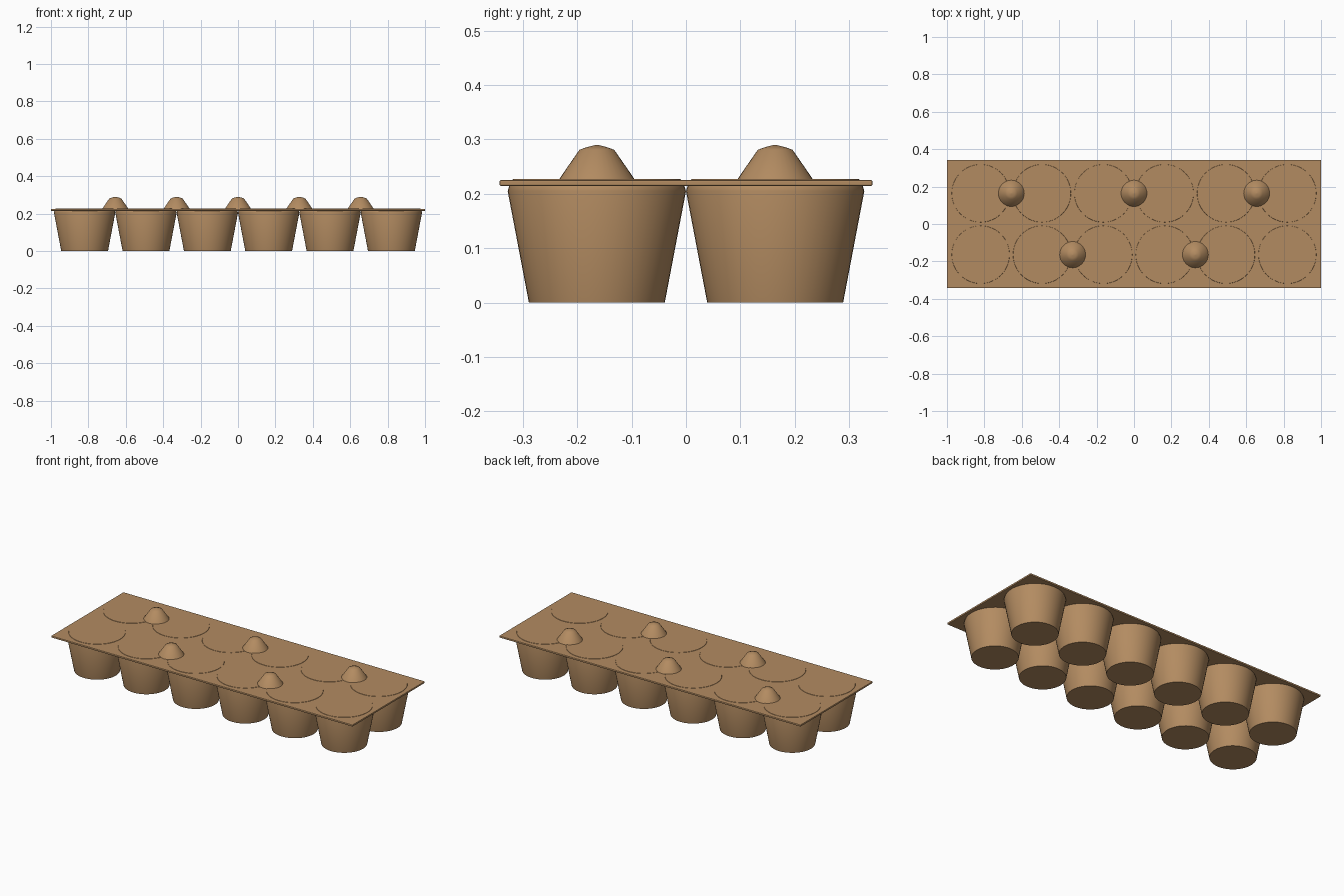
import bpy, bmesh, math

cube = bpy.data.objects.get("Cube")
if cube:
    bpy.data.objects.remove(cube, do_unlink=True)

PITCH = 0.328                       # cup spacing along both axes
ROW_Y = PITCH / 2

pulp = bpy.data.materials.new("moulded_pulp")
pulp.use_nodes = True
COLOR = (0.45, 0.26, 0.12, 1)
pulp.diffuse_color = COLOR
bsdf = pulp.node_tree.nodes["Principled BSDF"]
bsdf.inputs["Base Color"].default_value = COLOR
bsdf.inputs["Roughness"].default_value = 0.9


def add_object(name, mesh, location=(0, 0, 0)):
    obj = bpy.data.objects.new(name, mesh)
    obj.location = location
    bpy.context.collection.objects.link(obj)
    return obj


def smooth(obj, degrees):
    bpy.ops.object.select_all(action='DESELECT')
    obj.select_set(True)
    bpy.context.view_layer.objects.active = obj
    bpy.ops.object.shade_smooth_by_angle(angle=math.radians(degrees))


def lathe(name, profile, sides):
    """Closed solid of revolution from (radius, height) pairs, bottom to top."""
    bm = bmesh.new()
    rings = []
    for r, z in profile:
        rings.append([bm.verts.new((r * math.cos(math.tau * i / sides),
                                    r * math.sin(math.tau * i / sides), z))
                      for i in range(sides)])
    for low, high in zip(rings, rings[1:]):
        for i in range(sides):
            j = (i + 1) % sides
            bm.faces.new((low[i], low[j], high[j], high[i]))
    bm.faces.new(rings[0][::-1])
    bm.faces.new(rings[-1])
    mesh = bpy.data.meshes.new(name)
    bm.to_mesh(mesh)
    bm.free()
    mesh.materials.append(pulp)
    return mesh


# Thin top sheet with softened edges
bm = bmesh.new()
bmesh.ops.create_cube(bm, size=1)
bmesh.ops.scale(bm, vec=(2, 0.686, 0.011), verts=bm.verts)
sheet = bpy.data.meshes.new("top_sheet")
bm.to_mesh(sheet)
bm.free()
sheet.materials.append(pulp)
top_sheet = add_object("top_sheet", sheet, (0, 0, 0.22))
bevel = top_sheet.modifiers.new("soft_edges", 'BEVEL')
bevel.width = 0.003
bevel.segments = 2

# Two rows of six tapered cups, their rims just proud of the sheet
cup_mesh = lathe("cup", [(0.125, 0), (0.164, 0.205), (0.161, 0.215),
                         (0.154, 0.227)], 48)
for row, y in (("front", -ROW_Y), ("back", ROW_Y)):
    for i in range(6):
        cup = add_object(f"{row}_cup_{i + 1}", cup_mesh,
                         ((i - 2.5) * PITCH, y, 0))
smooth(cup, 40)

# Staggered domed posts between the cups
post_mesh = lathe("post", [(0.076, 0.217), (0.07, 0.226), (0.032, 0.281),
                           (0.018, 0.286), (0.002, 0.29)], 32)
for row, y, columns in (("front", -ROW_Y, (-1, 1)), ("back", ROW_Y, (-2, 0, 2))):
    for n, c in enumerate(columns):
        post = add_object(f"{row}_post_{n + 1}", post_mesh, (c * PITCH, y, 0))
smooth(post, 60)
